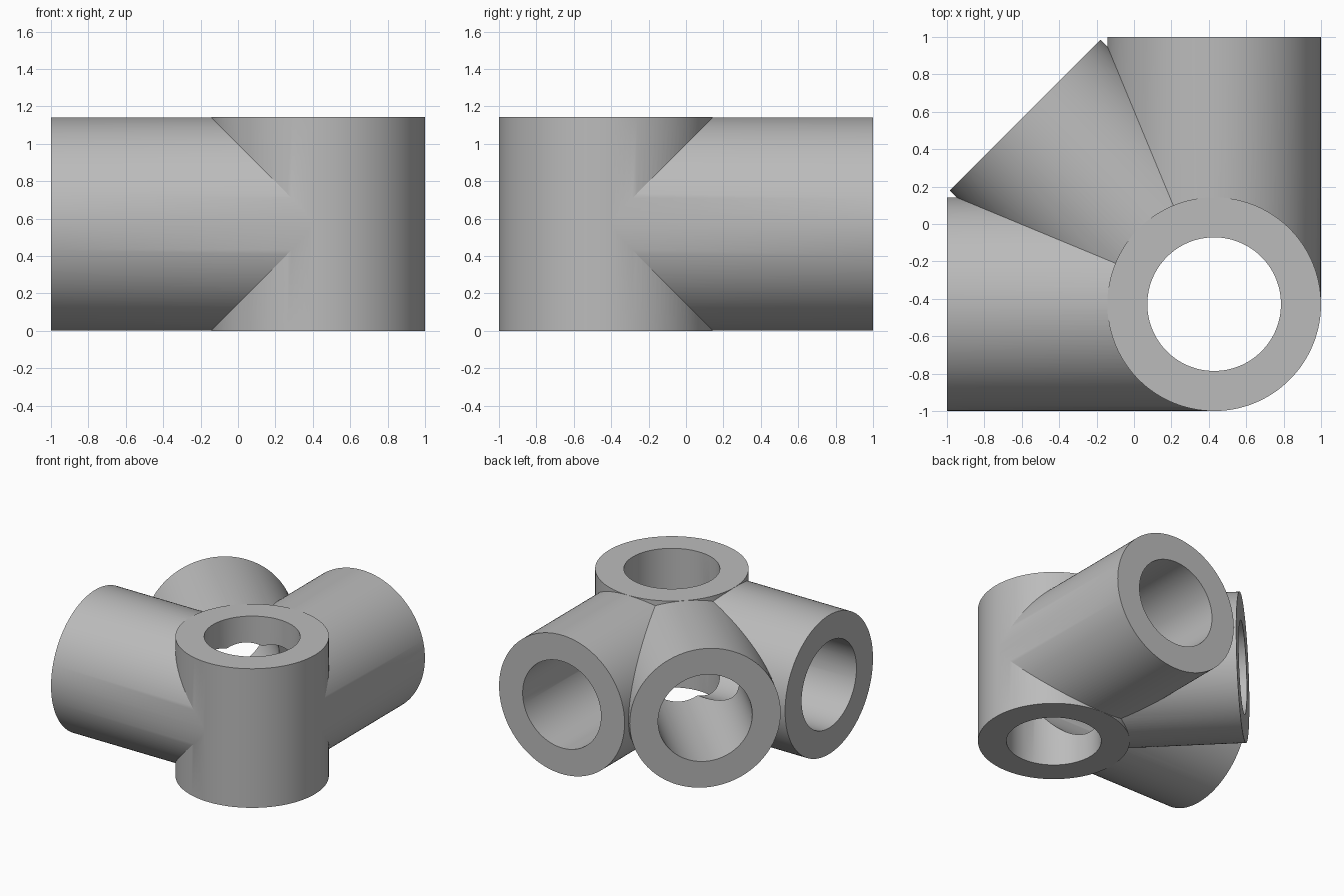
import bpy
import math
from mathutils import Vector

cube = bpy.data.objects.get("Cube")
if cube:
    bpy.data.objects.remove(cube, do_unlink=True)

OUTER, BORE, REACH = 4 / 7, 2.5 / 7, 10 / 7
HUB = Vector((1 - OUTER, OUTER - 1, OUTER))
SIDES = 128

grey = bpy.data.materials.new("plain grey")
grey.use_nodes = True
colour = (0.5, 0.5, 0.5, 1)
grey.diffuse_color = colour
grey.node_tree.nodes["Principled BSDF"].inputs["Base Color"].default_value = colour


def cylinder(name, radius, start, end):
    """Closed cylinder between two points."""
    axis = end - start
    bpy.ops.mesh.primitive_cylinder_add(
        vertices=SIDES, radius=radius, depth=axis.length,
        location=(start + end) / 2,
        rotation=axis.to_track_quat("Z", "Y").to_euler())
    obj = bpy.context.object
    obj.name = name
    obj.data.materials.append(grey)
    return obj


def combine(target, other, operation):
    """Apply a boolean and discard the tool object."""
    other.hide_render = True
    mod = target.modifiers.new(operation, "BOOLEAN")
    mod.operation = operation
    mod.solver = "EXACT"
    mod.object = other
    bpy.context.view_layer.objects.active = target
    bpy.ops.object.modifier_apply(modifier=mod.name)
    bpy.data.objects.remove(other, do_unlink=True)


# Upright sleeve
up = Vector((0, 0, OUTER))
body = cylinder("pipe_connector", OUTER, HUB - up, HUB + up)

# Three horizontal sockets, 45 degrees apart
directions = [Vector((math.cos(a), math.sin(a), 0))
              for a in (math.radians(d) for d in (90, 135, 180))]
for d in directions:
    combine(body, cylinder("socket", OUTER - 0.001, HUB, HUB + d * REACH), "UNION")

# Bores meeting at the hub
combine(body, cylinder("upright_bore", BORE, HUB - up * 1.2, HUB + up * 1.2), "DIFFERENCE")
for d in directions:
    combine(body, cylinder("socket_bore", BORE - 0.001, HUB, HUB + d * (REACH + 0.1)), "DIFFERENCE")

# Smooth walls with crisp rims and seams
bpy.ops.object.select_all(action="DESELECT")
body.select_set(True)
bpy.context.view_layer.objects.active = body
bpy.ops.object.shade_smooth_by_angle(angle=math.radians(20))
